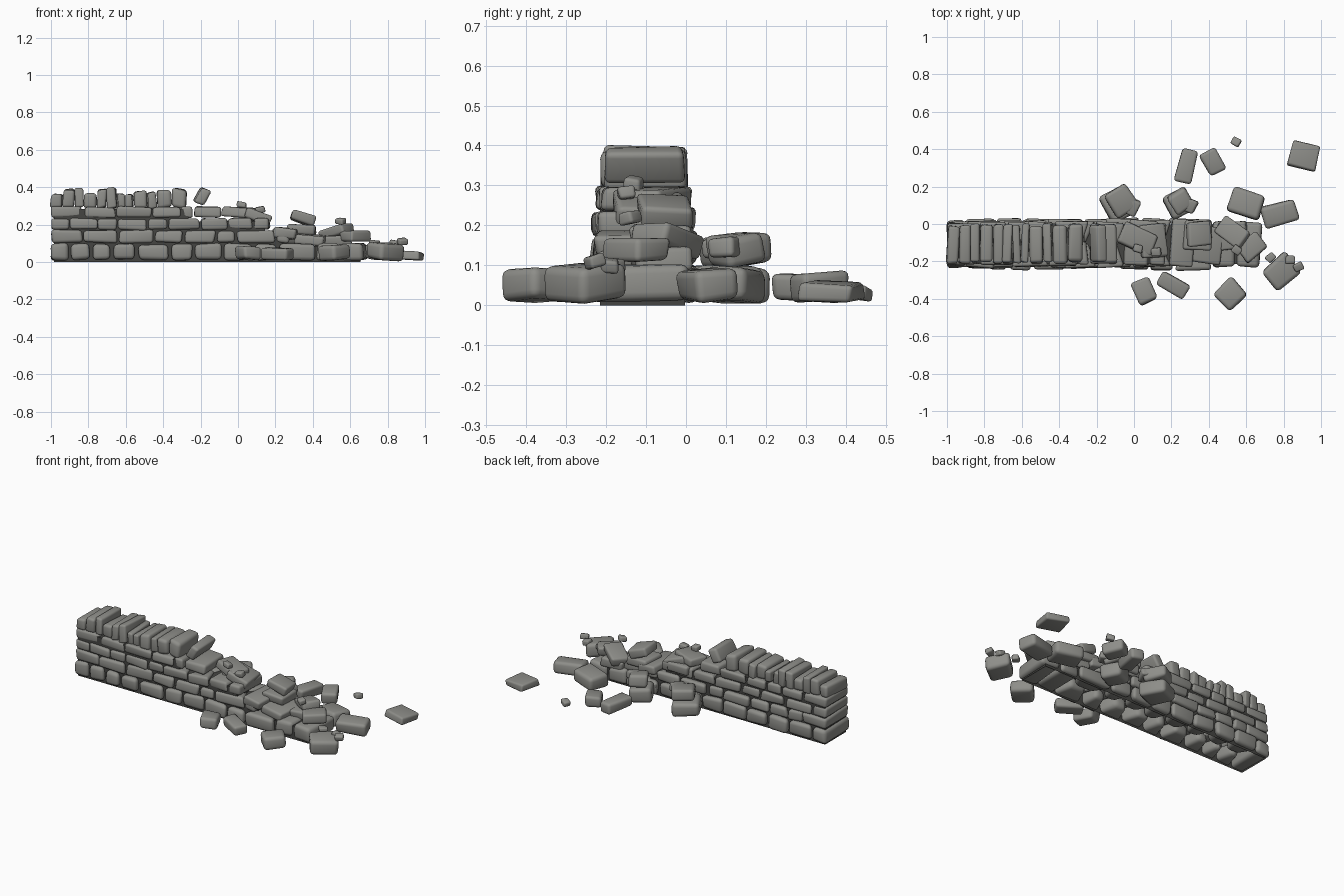
import bpy, bmesh, random
from math import radians
from mathutils import Vector, Euler

if "Cube" in bpy.data.objects:
    bpy.data.objects.remove(bpy.data.objects["Cube"])

rng = random.Random(7)
vary = lambda a: rng.uniform(-a, a)

def material(name, tone):
    m = bpy.data.materials.new(name)
    m.diffuse_color = (tone, tone, tone * 0.93, 1)
    m.use_nodes = True
    m.node_tree.nodes["Principled BSDF"].inputs["Base Color"].default_value = m.diffuse_color
    return m

STONE, DARK = material("stone_grey", 0.27), material("core_dark", 0.06)

def finish(name, bm, mat, smooth=True):
    bmesh.ops.recalc_face_normals(bm, faces=bm.faces)
    me = bpy.data.meshes.new(name)
    bm.to_mesh(me)
    bm.free()
    me.materials.append(mat)
    ob = bpy.data.objects.new(name, me)
    bpy.context.collection.objects.link(ob)
    if smooth:
        bpy.ops.object.select_all(action='DESELECT')
        bpy.context.view_layer.objects.active = ob
        ob.select_set(True)
        bpy.ops.object.shade_smooth_by_angle(angle=radians(45))
    return ob

def stone(name, loc, size, rot=(0, 0, 0), tail=0):
    """Worn block; tail = +1/-1 narrows the end facing that y direction."""
    bm = bmesh.new()
    bmesh.ops.create_cube(bm, size=1)
    for v in bm.verts:
        if tail and v.co.y * tail > 0:
            v.co.x *= 0.5
            v.co.z *= 0.75
        v.co = Vector([c * s + vary(0.07) * min(s, 0.1) for c, s in zip(v.co, size)])
    bmesh.ops.bevel(bm, geom=bm.edges[:], offset=min(size) * 0.25, segments=3,
                    profile=0.5, affect='EDGES', clamp_overlap=True)
    ob = finish(name, bm, STONE)
    ob.location = loc
    ob.rotation_euler = Euler([radians(a) for a in rot])

def cuts_between(a, b, lo, hi):
    """Random joints from a to b, without a sliver at the end."""
    cuts = [a]
    while b - cuts[-1] > hi:
        cuts.append(cuts[-1] + rng.uniform(lo, hi))
    if b - cuts[-1] < lo * 0.6 and len(cuts) > 1:
        cuts.pop()
    cuts.append(b)
    return list(zip(cuts, cuts[1:]))

# Four battered courses: bottom, top, end of two-leaf part, end of through stones
COURSES = [(.01, .1, .42, .68), (.102, .17, .2, .28), (.172, .233, -.05, .17), (.236, .296, -.24, -.24)]
for n, (z0, z1, xe, xr) in enumerate(COURSES):
    zc, h = (z0 + z1) / 2, z1 - z0
    w, yc = 0.266 - 0.012 * n, -0.107
    q = -0.9 + 0.07 * (n % 2)
    stone(f"quoin_{n}", ((q - 1) / 2, yc, zc), (q + 0.994, w - 0.01, h))
    for side, leaf in ((-1, "front"), (1, "back")):
        for a, b in cuts_between(q, xe, 0.1, 0.2):
            stone(f"{leaf}_stone_{n}", ((a + b) / 2, yc + side * (w / 2 - 0.065 + vary(.005)), zc),
                  (b - a - 0.004, 0.13, h), (0, vary(1.5), vary(2)), -side)
    if xr > xe:
        for a, b in cuts_between(xe, xr, 0.09, 0.14):
            stone(f"through_stone_{n}", ((a + b) / 2, yc, zc), (b - a - 0.006, w - 0.02, h),
                  (0, vary(1), vary(4)))

# Stepped dark core shell, open underneath
prof = [(-.985, 0), (-.985, .285)]
for i in (3, 2, 1, 0):
    xr = COURSES[i][3] - .025
    drop = COURSES[i - 1][1] - .015 if i else 0
    prof += [(xr, prof[-1][1]), (xr, drop)]
bm = bmesh.new()
rows = [[bm.verts.new((x, y, z)) for x, z in prof] for y in (-.215, -.003)]
for i in range(len(prof) - 1):
    bm.faces.new((rows[0][i], rows[0][i + 1], rows[1][i + 1], rows[1][i]))
for r in rows:
    bm.faces.new(r)
finish("wall_core", bm, DARK, False)

# Upright coping stones with uneven tops
for i, (a, b) in enumerate(cuts_between(-1, -.27, .045, .085)):
    t = .365 if i == 0 else .382 + vary(.018)
    stone("coping_stone", ((a + b) / 2, -.105 + vary(.006), (t + .29) / 2),
          (b - a - .003, .205, t - .29), (0, vary(5), vary(3)))
stone("leaning_coping", (-.19, -.105, .35), (.06, .2, .09), (0, 28, 2))
stone("top_slab", (-.165, -.105, .267), (.14, .21, .06))

# Loose slabs on the broken slope: x, y, z, length, width, tilt, turn
SLABS = [(.02, -.08, .265, .19, .12, 3, -24), (.1, -.09, .24, .14, .18, 20, 6),
         (.26, -.1, .155, .12, .25, 6, -5), (.345, -.055, .235, .125, .13, 18, 5),
         (.39, -.11, .12, .16, .2, 5, -8), (.525, -.045, .16, .17, .11, -14, -38),
         (.63, -.125, .138, .14, .11, 0, 38)]
for x, y, z, l, w, tilt, turn in SLABS:
    stone("slope_slab", (x, y, z), (l, w, .055), (vary(3), tilt, turn))
# Fill stones carrying the upper slabs
for x, z in ((.34, .175), (.53, .115), (.05, .215)):
    stone("slope_fill", (x, -.06, z), (.15, .15, .055), (0, vary(4), vary(15)))

# Two small heaps leaning on the back of the wall
for x, s in ((-.08, .165), (.24, .13)):
    stone("heap_base", (x, .11, .055), (s, s, .09), (0, 3, 28))
    stone("heap_middle", (x + .01, .125, .14), (s * .85, s * .85, .075), (8, 2, 32))
    stone("heap_top", (x + .05, .1, .145), (s * .7, s * .55, .05), (5, 0, -25))

# Stones lying on the ground: x, y, length, width, turn
FALLEN = [(.28, .31, .18, .09, 75), (.42, .33, .13, .1, 120), (.6, .11, .175, .14, -20),
          (.78, .055, .185, .12, 15), (.91, .365, .155, .135, -13), (.055, -.36, .13, .1, 115),
          (.21, -.325, .17, .08, -30), (.515, -.375, .14, .13, 43), (.79, -.255, .165, .145, 40)]
for x, y, l, w, turn in FALLEN:
    h = .03 + .4 * w if x < .9 else .045
    stone("fallen_stone", (x, y, h / 2 + .012), (l, w, h), (vary(5), vary(5), turn))

# Small chips on the slope and around the last fallen stone
CHIPS = [(.02, -.13, .305), (.12, -.15, .28), (.55, -.14, .22), (.73, -.18, .1),
         (.835, -.19, .1), (.88, -.23, .11), (.545, .44, .03)]
for c in CHIPS:
    stone("stone_chip", c, (.05, .042, .032), (vary(15), vary(15), vary(45)))
